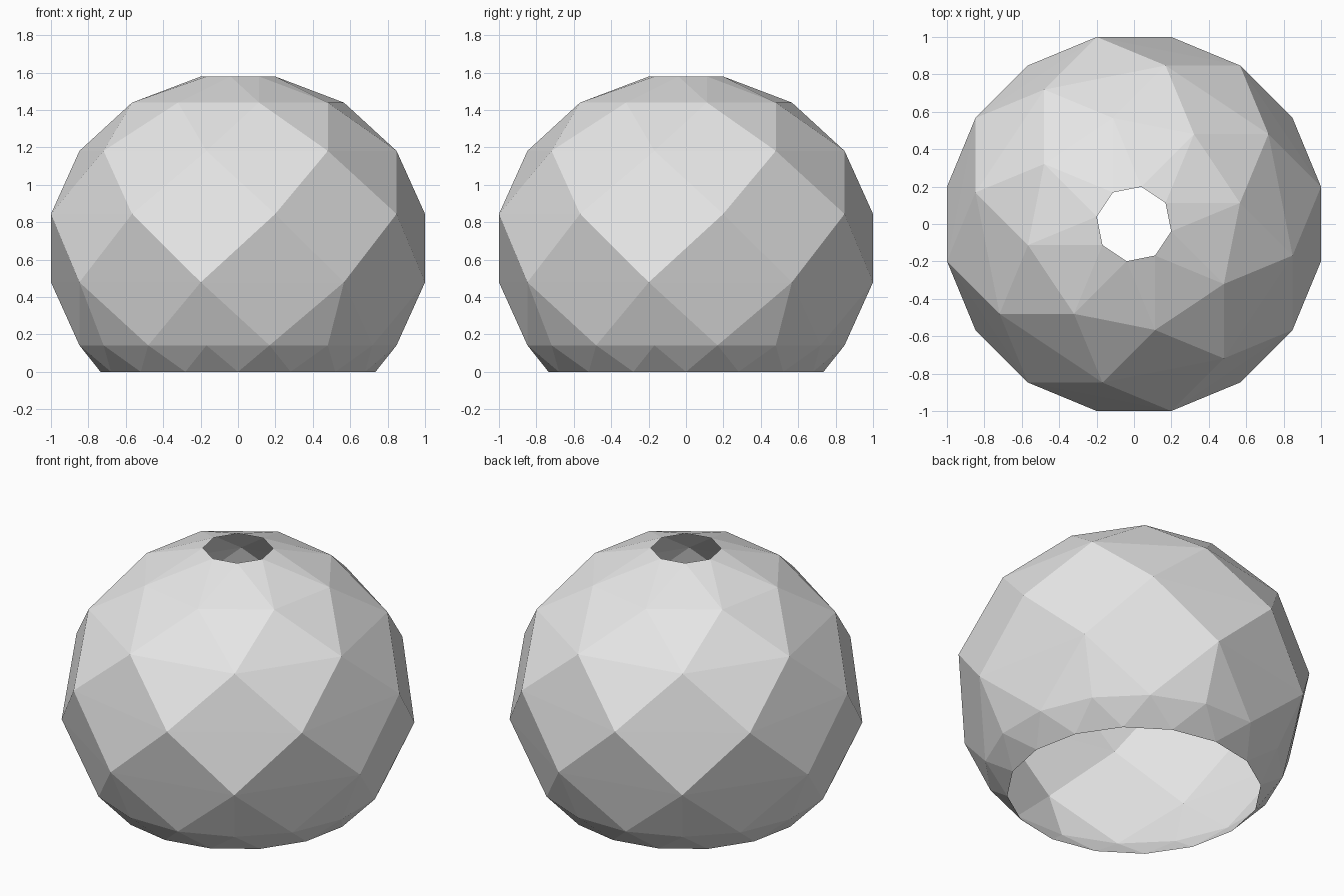
import bpy
import bmesh
from math import sin, cos, radians

cube = bpy.data.objects.get("Cube")
if cube:
    bpy.data.objects.remove(cube, do_unlink=True)

STEP = 11.25                       # base angle of the faceting, in degrees
RADIUS = 1 / cos(radians(STEP)) ** 2
HEIGHT = RADIUS * 0.9              # slightly flattened ellipsoid
CENTRE = HEIGHT * sin(radians(45)) # the cut at 45 degrees rests on the ground

bm = bmesh.new()


def ring(latitude, count, start):
    """Horizontal ring of vertices on the ellipsoid, angles in STEP units."""
    lat = radians(latitude)
    r, z = RADIUS * cos(lat), CENTRE + HEIGHT * sin(lat)
    verts = []
    for k in range(count):
        a = radians(start * STEP + 360 * k / count)
        verts.append(bm.verts.new((r * cos(a), r * sin(a), z)))
    return verts


def zigzag(early, late):
    """Triangle band between equal rings, the second turned half a step on."""
    n = len(early)
    for k in range(n):
        m = (k + 1) % n
        bm.faces.new((early[k], early[m], late[k]))
        bm.faces.new((early[m], late[m], late[k]))


# Open rim at the bottom and the fine ring above it
rim = ring(-4 * STEP, 16, 0)
fine = ring(-3 * STEP, 16, 1)
zigzag(rim, fine)

# Alternating coarse rings up to the hole at the top
body = [ring((2 * i - 1) * STEP, 8, 3 if i % 2 == 0 else 1) for i in range(5)]
for i in range(4):
    low, high = body[i], body[i + 1]
    if i % 2 == 0:
        zigzag(high, low)
    else:
        zigzag(low, high)

# Transition from the fine ring to the coarse rings
coarse = body[0]
for j in range(8):
    a, b, c = fine[2 * j], fine[2 * j + 1], fine[(2 * j + 2) % 16]
    bm.faces.new((a, b, coarse[j]))
    bm.faces.new((b, c, coarse[j]))
    bm.faces.new((c, coarse[(j + 1) % 8], coarse[j]))

# Point every face outward
bm.normal_update()
for face in bm.faces:
    out = face.calc_center_median()
    out.z -= CENTRE
    if face.normal.dot(out) < 0:
        face.normal_flip()

mesh = bpy.data.meshes.new("faceted_shade")
bm.to_mesh(mesh)
bm.free()
shade = bpy.data.objects.new("faceted_shade", mesh)
bpy.context.collection.objects.link(shade)

# Plain light grey
grey = bpy.data.materials.new("light_grey")
grey.use_nodes = True
colour = (0.8, 0.8, 0.8, 1)
grey.diffuse_color = colour
grey.node_tree.nodes["Principled BSDF"].inputs["Base Color"].default_value = colour
mesh.materials.append(grey)
